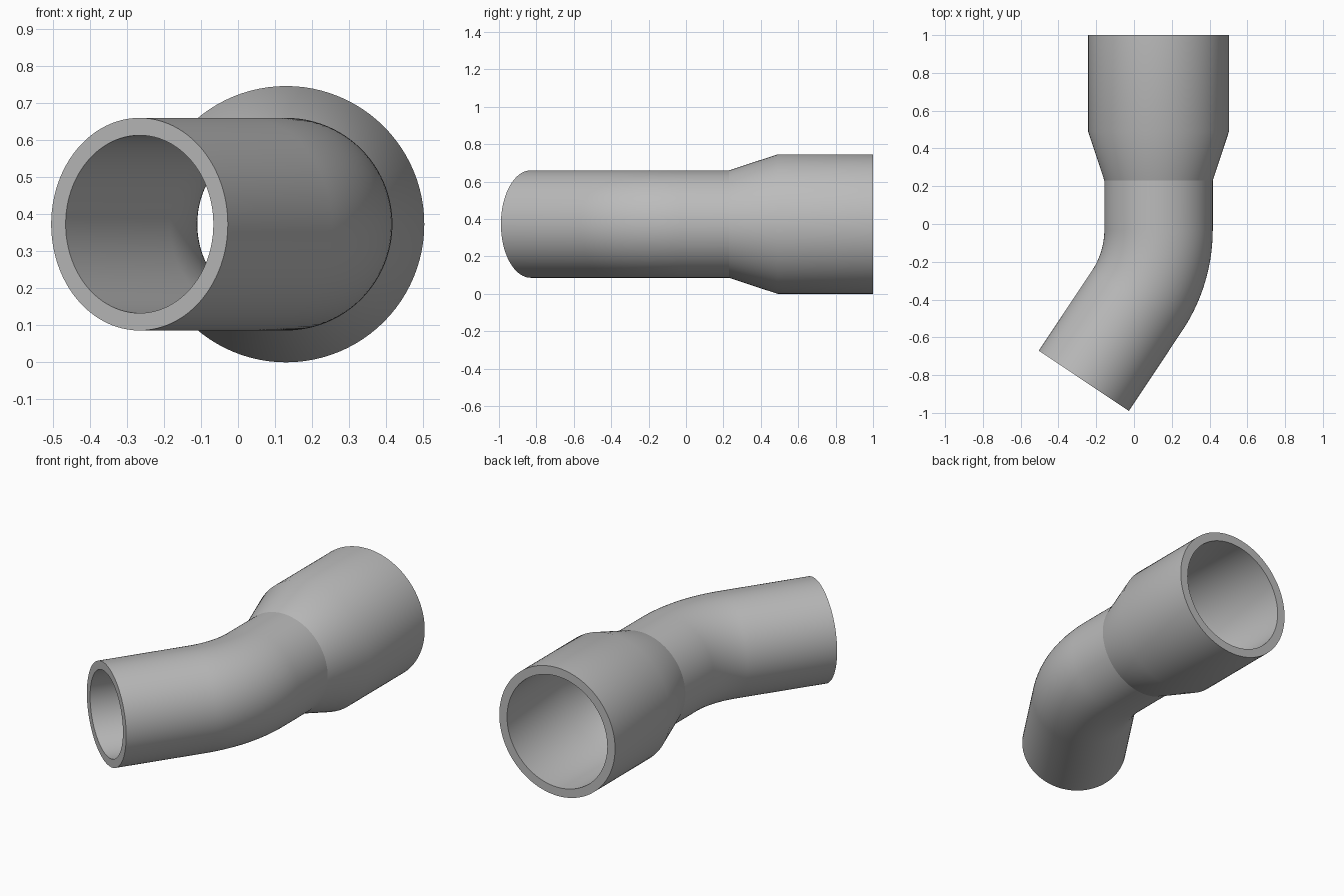
import bpy, bmesh, math
from mathutils import Vector

cube = bpy.data.objects.get("Cube")
if cube:
    bpy.data.objects.remove(cube, do_unlink=True)

SEGMENTS = 96
AXIS_X, AXIS_Z = 0.13, 0.373
OUTER, INNER = 0.287, 0.24
ANGLE = math.radians(33.8)
BEND_RADIUS, BEND_START = 0.68, -0.03

grey = bpy.data.materials.new("pipe grey")
grey.use_nodes = True
colour = (0.5, 0.5, 0.5, 1)
grey.diffuse_color = colour
grey.node_tree.nodes["Principled BSDF"].inputs["Base Color"].default_value = colour


def tube(name, stations, open_at):
    """Hollow tube through (centre, heading, outer, inner) stations, with one open joint."""
    bm = bmesh.new()

    def ring(centre, heading, radius):
        side = Vector((math.cos(heading), -math.sin(heading), 0))
        verts = []
        for i in range(SEGMENTS):
            a = math.tau * i / SEGMENTS
            verts.append(bm.verts.new(centre + radius * (math.cos(a) * side + Vector((0, 0, math.sin(a))))))
        return verts

    def bridge(a, b):
        for i in range(SEGMENTS):
            j = (i + 1) % SEGMENTS
            bm.faces.new((a[i], a[j], b[j], b[i]))

    # Outer skin one way, inner skin back again, joined by the rim
    outside = [ring(c, h, ro) for c, h, ro, ri in stations]
    inside = [ring(c, h, ri) for c, h, ro, ri in stations]
    loop = outside + inside[::-1]
    if open_at == "start":
        pairs = zip(loop, loop[1:])
    else:
        loop = outside[::-1] + inside
        pairs = zip(loop, loop[1:])
    for a, b in pairs:
        bridge(a, b)
    bmesh.ops.recalc_face_normals(bm, faces=bm.faces)
    # Point the outer skin outwards
    bm.faces.ensure_lookup_table()
    face = next(f for f in bm.faces if all(v in outside[0] or v in outside[1] for v in f.verts))
    if face.normal.dot(face.calc_center_median() - stations[0][0]) < 0:
        bmesh.ops.reverse_faces(bm, faces=bm.faces)

    mesh = bpy.data.meshes.new(name)
    bm.to_mesh(mesh)
    bm.free()
    mesh.materials.append(grey)
    obj = bpy.data.objects.new(name, mesh)
    bpy.context.collection.objects.link(obj)
    bpy.ops.object.select_all(action='DESELECT')
    obj.select_set(True)
    bpy.context.view_layer.objects.active = obj
    bpy.ops.object.shade_smooth_by_angle(angle=math.radians(30))


def on_axis(y):
    return Vector((AXIS_X, y, AXIS_Z))


# Wide socket with its taper down to the pipe
tube("socket", [
    (on_axis(0.23), 0, OUTER, INNER),
    (on_axis(0.49), 0, 0.373, 0.323),
    (on_axis(1.0), 0, 0.373, 0.323),
], "start")

# Straight neck, swept bend and angled spigot
bend = [(on_axis(0.23), 0, OUTER, INNER)]
steps = 20
for i in range(steps + 1):
    a = ANGLE * i / steps
    centre = on_axis(BEND_START) + BEND_RADIUS * Vector((math.cos(a) - 1, -math.sin(a), 0))
    bend.append((centre, a, OUTER, INNER))
bend.append((Vector((-0.266, -0.83, AXIS_Z)), ANGLE, OUTER, INNER))
tube("bent_pipe", bend, "start")
